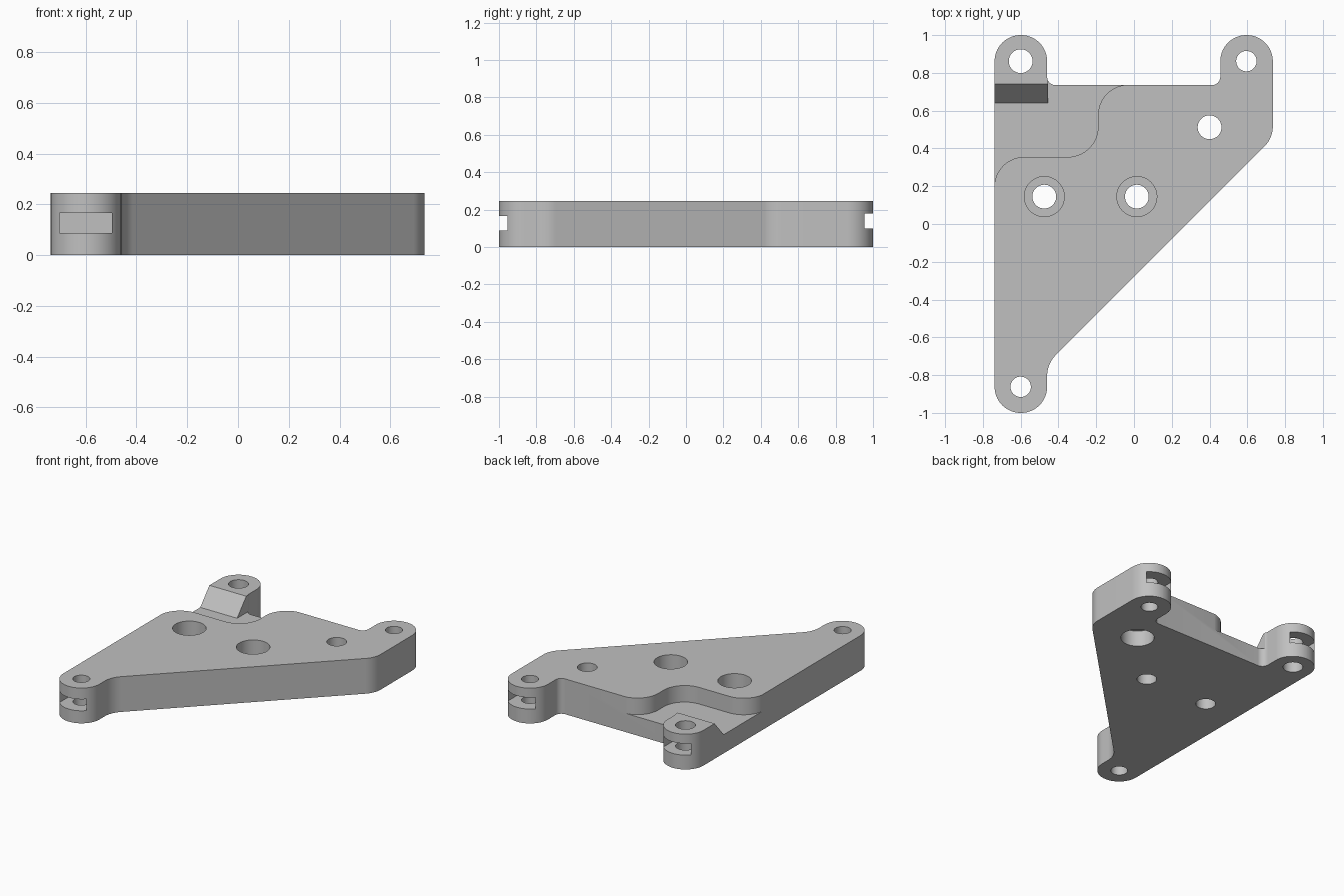
import bpy, bmesh, math
from mathutils import Vector

cube = bpy.data.objects.get("Cube")
if cube:
    bpy.data.objects.remove(cube, do_unlink=True)

HEIGHT = 0.245
FLOOR = 0.13      # pocket floor
LUG = 0.138       # lug radius

metal = bpy.data.materials.new("plain grey")
metal.use_nodes = True
grey = (0.53, 0.53, 0.53, 1)
metal.diffuse_color = grey
metal.node_tree.nodes["Principled BSDF"].inputs["Base Color"].default_value = grey


def rounded(corners, steps=14):
    """Polygon from (x, y, radius) corners, each rounded by its radius."""
    out = []
    for i, (x, y, r) in enumerate(corners):
        p = Vector((x, y))
        if r == 0:
            out.append(p)
            continue
        a = (Vector(corners[i - 1][:2]) - p).normalized()
        b = (Vector(corners[(i + 1) % len(corners)][:2]) - p).normalized()
        half = a.angle(b) / 2
        centre = p + (a + b).normalized() * r / math.sin(half)
        reach = r / math.tan(half)
        start, end = p + a * reach - centre, p + b * reach - centre
        a0 = math.atan2(start.y, start.x)
        turn = math.remainder(math.atan2(end.y, end.x) - a0, math.tau)
        for k in range(steps + 1):
            t = a0 + turn * k / steps
            out.append(centre + Vector((math.cos(t), math.sin(t))) * r)
    return out


def prism(name, points, offset):
    """Extrude a closed loop of 3D points along an offset."""
    bm = bmesh.new()
    face = bm.faces.new([bm.verts.new(p) for p in points])
    top = bmesh.ops.extrude_face_region(bm, geom=[face])
    moved = [v for v in top["geom"] if isinstance(v, bmesh.types.BMVert)]
    bmesh.ops.translate(bm, verts=moved, vec=offset)
    bmesh.ops.recalc_face_normals(bm, faces=bm.faces)
    mesh = bpy.data.meshes.new(name)
    bm.to_mesh(mesh)
    bm.free()
    mesh.materials.append(metal)
    obj = bpy.data.objects.new(name, mesh)
    bpy.context.collection.objects.link(obj)
    return obj


def upright(name, outline, z0, z1):
    return prism(name, [(p.x, p.y, z0) for p in outline], (0, 0, z1 - z0))


def cut(cutter):
    cutter.hide_render = True
    bpy.context.view_layer.objects.active = plate
    mod = plate.modifiers.new("cut", "BOOLEAN")
    mod.operation = "DIFFERENCE"
    mod.solver = "EXACT"
    mod.object = cutter
    bpy.ops.object.modifier_apply(modifier=mod.name)
    bpy.data.objects.remove(cutter, do_unlink=True)


def drill(x, y, r, z0=-0.1, z1=0.4):
    ring = [Vector((x + r * math.cos(math.tau * k / 48), y + r * math.sin(math.tau * k / 48)))
            for k in range(48)]
    cut(upright("drill_cutter", ring, z0, z1))


# Plate with three rounded lugs
plate = upright("bracket_plate", rounded([
    (-0.738, -1, LUG), (-0.738, 1, LUG), (-0.46, 1, LUG), (-0.46, 0.735, 0.045),
    (0.457, 0.735, 0.045), (0.457, 1, LUG), (0.735, 1, LUG), (0.735, 0.455, 0.15),
    (-0.46, -0.74, 0.16), (-0.46, -1, LUG)]), 0, HEIGHT)

# Lowered pocket beside the back lug
cut(upright("pocket_cutter", rounded([
    (-0.74, 0.19, 0), (-0.74, 0.355, 0.16), (-0.19, 0.355, 0.16), (-0.19, 0.737, 0.16),
    (0, 0.737, 0), (0, 0.85, 0), (-0.455, 0.85, 0), (-0.455, 0.62, 0),
    (-0.8, 0.62, 0), (-0.8, 0.19, 0)]), FLOOR, 0.4))

# Ramp from the pocket floor up to the lug
cut(prism("ramp_cutter", [(-0.8, y, z) for y, z in (
    (0.58, FLOOR), (0.64, FLOOR), (0.74, HEIGHT), (0.78, 0.291), (0.58, 0.291))],
    (0.345, 0, 0)))

# Lug slots and pin holes: x, y, hole radius, slot bottom
for x, y, r, z in ((-0.6, 0.862, 0.063, 0.1), (0.595, 0.862, 0.054, 0.1),
                   (-0.6, -0.862, 0.054, 0.087)):
    side = math.copysign(1, y)
    box = [Vector((x + sx * 0.104, y + side * d)) for sx, d in
           ((-1, -0.1), (1, -0.1), (1, 0.3), (-1, 0.3))]
    cut(upright("slot_cutter", box, z, z + 0.08))
    drill(x, y, r)

# Counterbored bolt holes, two from above and one from below
for x, y, z0, z1 in ((-0.475, 0.145, 0.125, 0.4), (0.015, 0.145, 0.125, 0.4),
                     (0.4, 0.512, -0.1, 0.11)):
    drill(x, y, 0.063)
    drill(x, y, 0.106, z0, z1)

bpy.ops.object.select_all(action="DESELECT")
plate.select_set(True)
bpy.context.view_layer.objects.active = plate
bpy.ops.object.shade_smooth_by_angle(angle=math.radians(25))
